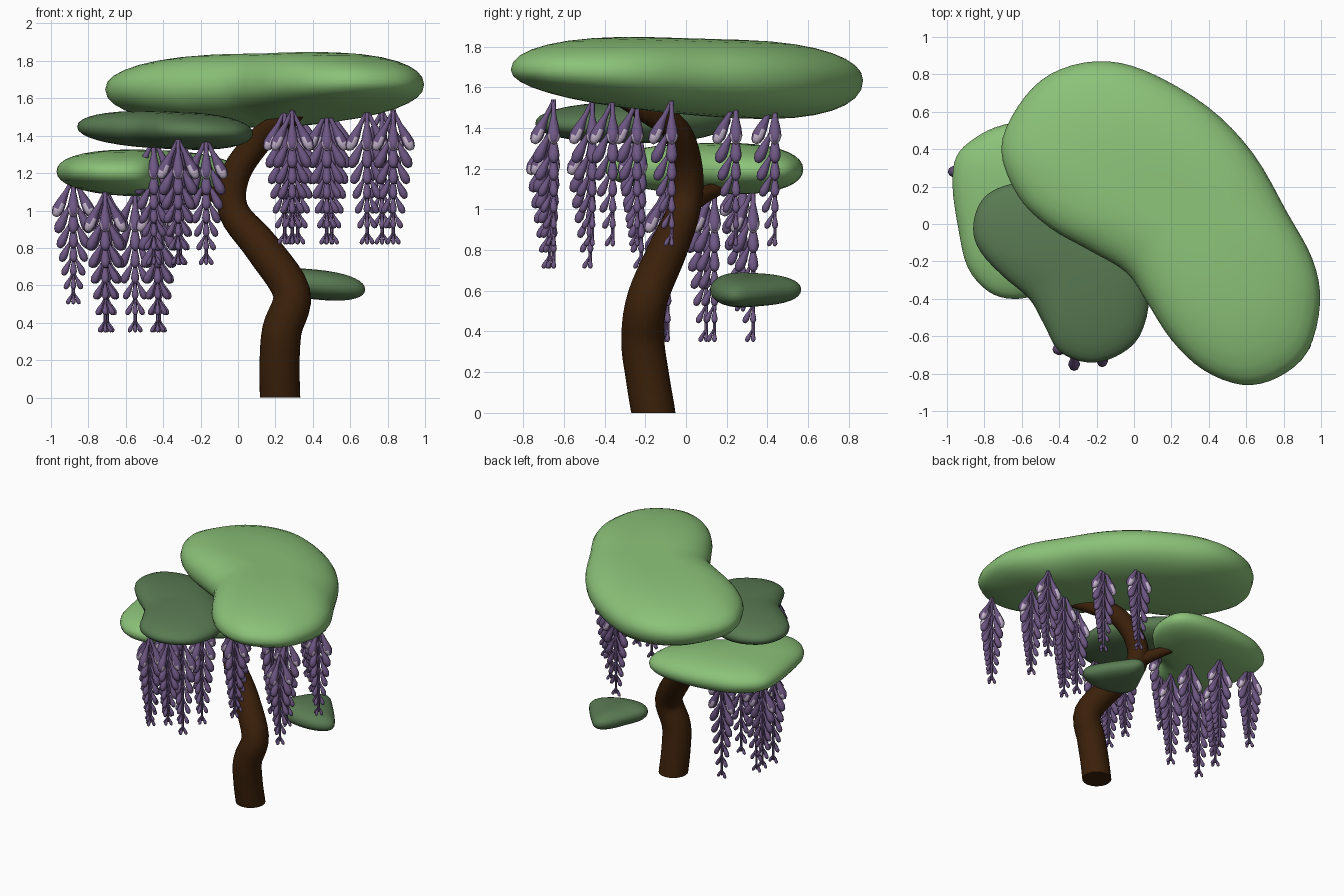
import bpy, math
from mathutils import Vector

if "Cube" in bpy.data.objects:
    bpy.data.objects.remove(bpy.data.objects["Cube"])


def material(name, rgb):
    m = bpy.data.materials.new(name)
    m.diffuse_color = (*rgb, 1)
    m.use_nodes = True
    m.node_tree.nodes["Principled BSDF"].inputs["Base Color"].default_value = m.diffuse_color
    return m


LIGHT = material("light leaf green", (0.26, 0.54, 0.19))
DARK = material("dark leaf green", (0.10, 0.195, 0.085))
BARK = material("brown bark", (0.043, 0.0145, 0.003))
PURPLE = material("blossom purple", (0.155, 0.095, 0.23))
PALE = material("pale lilac", (0.60, 0.50, 0.65))


def make(name, verts, faces, mats, idx=None):
    me = bpy.data.meshes.new(name)
    me.from_pydata(verts, [], faces)
    for m in mats:
        me.materials.append(m)
    if idx:
        for p, i in zip(me.polygons, idx):
            p.material_index = i
    ob = bpy.data.objects.new(name, me)
    bpy.context.scene.collection.objects.link(ob)
    bpy.ops.object.select_all(action='DESELECT')
    ob.select_set(True)
    bpy.context.view_layer.objects.active = ob
    bpy.ops.object.shade_smooth_by_angle(angle=math.radians(50))
    return ob


def catmull(pts, n, closed=False):
    """Smooth curve through the points."""
    pts = [Vector(p) for p in pts]
    k, out = len(pts), []
    for i in range(k if closed else k - 1):
        if closed:
            a, b, c, d = (pts[(i + j) % k] for j in (-1, 0, 1, 2))
        else:
            a, b, c, d = (pts[min(max(i + j, 0), k - 1)] for j in (-1, 0, 1, 2))
        for s in range(n):
            t = s / n
            out.append(0.5 * (2 * b + (c - a) * t + (2 * a - 5 * b + 4 * c - d) * t * t
                              + (3 * b - a - 3 * c + d) * t ** 3))
    if not closed:
        out.append(pts[-1])
    return out


def tube(path, radii, sides, verts, faces, first=None):
    """Append a capped tube along path to the vertex and face lists."""
    start, normal = len(verts), Vector((1, 0.01, 0))
    for i, p in enumerate(path):
        t = (path[min(i + 1, len(path) - 1)] - path[max(i - 1, 0)]).normalized()
        if i == 0 and first:
            t = Vector(first)
        normal = normal - t * normal.dot(t)
        if normal.length < 0.05:
            normal = Vector((0, 1, 0)) - t * t.y
        normal.normalize()
        side = t.cross(normal)
        for k in range(sides):
            a = 2 * math.pi * k / sides
            verts.append(p + (normal * math.cos(a) + side * math.sin(a)) * radii[i])
    for i in range(len(path) - 1):
        for k in range(sides):
            a, b = start + i * sides, start + (i + 1) * sides
            k2 = (k + 1) % sides
            faces.append((a + k, a + k2, b + k2, b + k))
    end = start + (len(path) - 1) * sides
    faces.append(tuple(start + k for k in reversed(range(sides))))
    faces.append(tuple(end + k for k in range(sides)))


def limb(name, pts, sides=20, first=None):
    """Tapering branch; each point is x, y, z, radius."""
    path = catmull([p[:3] for p in pts], 5)
    radii = [v.x for v in catmull([(p[3], 0, 0) for p in pts], 5)]
    v, f = [], []
    tube(path, radii, sides, v, f, first)
    make(name, v, f, [BARK])


def canopy(name, outline, centre, rim, up, down, mat, slope=0, dip=0, steps=18):
    """Puffy cushion with the given plan outline; rim gives its mid height."""
    ring = catmull([(x, y, 0) for x, y in outline], 4, True)
    c, n = Vector((*centre, 0)), len(ring)
    verts, faces = [], []
    for i in range(1, steps):
        a = -math.pi / 2 + math.pi * i / steps
        r, s = math.cos(a) ** 0.8, abs(math.sin(a)) ** 0.92
        for p in ring:
            q = c + (p - c) * r
            h = s * up - dip * (1 - r) ** 2 if a > 0 else -s * (down + slope * q.y)
            verts.append((q.x, q.y, rim(q.x, q.y) + h))
    for i in range(steps - 2):
        for k in range(n):
            k2 = (k + 1) % n
            faces.append((i * n + k, i * n + k2, (i + 1) * n + k2, (i + 1) * n + k))
    low, top = len(verts), len(verts) + 1
    z = rim(*centre)
    verts += [(*centre, z - down - slope * centre[1]), (*centre, z + up - dip)]
    for k in range(n):
        k2 = (k + 1) % n
        faces += [(low, k2, k), (top, (steps - 2) * n + k, (steps - 2) * n + k2)]
    if sum(a.x * b.y - a.y * b.x for a, b in zip(ring, ring[1:] + ring[:1])) < 0:
        faces = [f[::-1] for f in faces]
    make(name, verts, faces, [mat])


# Trunk and side branch
limb("trunk", [(0.225, -0.16, 0, 0.108), (0.222, -0.19, 0.18, 0.107), (0.235, -0.212, 0.36, 0.106),
               (0.287, -0.19, 0.56, 0.101), (0.13, -0.09, 0.8, 0.096), (-0.025, -0.01, 1.0, 0.082),
               (-0.01, 0.005, 1.2, 0.078), (0.13, -0.05, 1.39, 0.069), (0.25, -0.18, 1.47, 0.055),
               (0.34, -0.32, 1.54, 0.035)], first=(0, 0, 1))
limb("side_branch", [(-0.02, 0.0, 1.02, 0.06), (-0.1, 0.08, 1.07, 0.045),
                     (-0.19, 0.18, 1.11, 0.03), (-0.28, 0.25, 1.15, 0.015)], 12)

# Leaf canopies
canopy("top_canopy",
       [(-0.71, 0.40), (-0.62, 0.63), (-0.45, 0.80), (-0.2, 0.87), (0.06, 0.82), (0.39, 0.63),
        (0.635, 0.38), (0.82, 0.06), (0.955, -0.19), (0.995, -0.42), (0.93, -0.68), (0.77, -0.82),
        (0.58, -0.86), (0.37, -0.78), (0.2, -0.62), (0.07, -0.42), (-0.04, -0.26), (-0.24, -0.14),
        (-0.45, -0.02), (-0.62, 0.15)],
       (0.24, 0.08), lambda x, y: 1.66 - 0.03 * y, 0.195, 0.195, LIGHT, 0.05, 0.02)
canopy("middle_canopy",
       [(-0.86, -0.03), (-0.83, 0.1), (-0.75, 0.18), (-0.6, 0.22), (-0.42, 0.18), (-0.2, 0.03),
        (0.0, -0.17), (0.08, -0.38), (0.03, -0.6), (-0.1, -0.71), (-0.25, -0.74), (-0.4, -0.68),
        (-0.48, -0.54), (-0.56, -0.4), (-0.7, -0.28), (-0.82, -0.15)],
       (-0.33, -0.2), lambda x, y: 1.43 - 0.04 * (x + 0.4), 0.102, 0.1, DARK)
canopy("lower_canopy",
       [(-0.97, 0.2), (-0.95, 0.36), (-0.85, 0.46), (-0.7, 0.53), (-0.45, 0.57), (-0.2, 0.57),
        (-0.03, 0.51), (0.02, 0.38), (-0.02, 0.2), (-0.15, 0.05), (-0.33, -0.08), (-0.43, -0.24),
        (-0.52, -0.37), (-0.65, -0.40), (-0.78, -0.36), (-0.89, -0.23), (-0.94, -0.02)],
       (-0.5, 0.2), lambda x, y: 1.2 - 0.02 * (x + 0.5), 0.125, 0.125, LIGHT)
canopy("small_canopy",
       [(0.68, 0.25), (0.62, 0.35), (0.52, 0.47), (0.42, 0.565), (0.33, 0.52), (0.25, 0.38),
        (0.19, 0.24), (0.25, 0.15), (0.38, 0.12), (0.52, 0.13), (0.64, 0.18)],
       (0.41, 0.29), lambda x, y: 0.605 - 0.1 * (x - 0.41), 0.08, 0.08, DARK)


def blossom(name, x, y, top, bottom):
    """Hanging raceme: a stem with tiers of three drooping florets."""
    verts, faces, idx = [], [], []
    tube([Vector((x, y, top)), Vector((x, y, bottom + 0.02))], [0.014, 0.009], 6, verts, faces)
    idx += [0] * len(faces)
    length = top - bottom
    for i, tip in enumerate((0.3, 0.43, 0.55, 0.66, 0.77, 0.88, 1.0)):
        size = 1 - i / 9
        drop, out, fat = 0.21 * size, 0.1 * size, 0.03 * size + 0.002
        for dx, dy in ((1, 0), (-1, 0), (0, -1)):
            radial = Vector((dx, dy, 0))
            b = Vector((x, y, top - length * tip)) + radial * out
            a = Vector((x, y, b.z + drop))
            path = [a.lerp(b, t) for t in (0, 0.35, 0.65, 0.82, 0.94, 1)]
            n0 = len(faces)
            tube(path, [fat * r for r in (0.3, 0.4, 0.85, 1, 0.75, 0.35)], 8, verts, faces)
            # pale flanks at the tips of the uppermost tier
            for f in faces[n0:]:
                c = sum((verts[v] for v in f), Vector()) / len(f)
                n = (verts[f[1]] - verts[f[0]]).cross(verts[f[2]] - verts[f[1]]).normalized()
                idx.append(int(i == 0 and c.z < b.z + drop * 0.25 and abs(n.dot(radial)) < 0.6))
    make(name, verts, faces, [PURPLE, PALE], idx)


# Hanging blossoms under each canopy: x, y, top, bottom
groups = {
    "top": [(p, 1.54, 0.82) for p in ((0.83, -0.65), (0.69, -0.36), (0.77, -0.07), (0.475, -0.24),
                                      (0.29, -0.46), (0.25, -0.36), (0.5, 0.245), (0.32, 0.437))],
    "middle": [(p, 1.37, 0.71) for p in ((-0.32, -0.67), (-0.17, -0.65), (-0.31, -0.47),
                                         (-0.45, -0.22))],
    "lower": [((-0.88, 0.28), 1.17, 0.5)] +
             [(p, 1.12, 0.35) for p in ((-0.7, 0.1), (-0.55, 0.33), (-0.42, 0.14),
                                        (-0.43, -0.09), (-0.71, -0.1))],
}
for group, items in groups.items():
    for i, ((x, y), top, bottom) in enumerate(items):
        blossom(f"{group}_blossom_{i + 1}", x, y, top, bottom)
